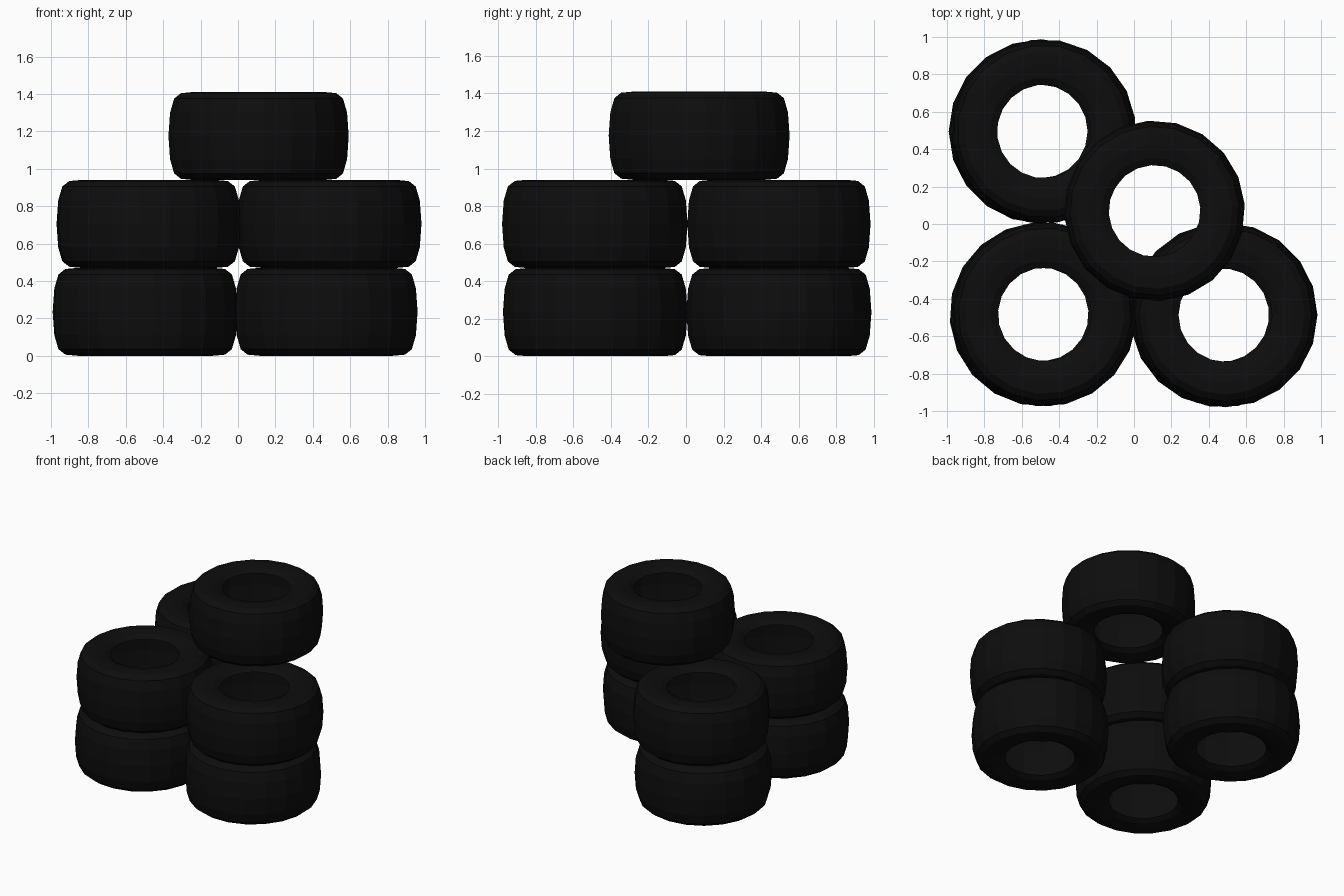
import bpy
import bmesh
import math

cube = bpy.data.objects.get("Cube")
if cube:
    bpy.data.objects.remove(cube, do_unlink=True)

HEIGHT = 0.47
SEGMENTS = 20

# Black rubber
rubber = bpy.data.materials.new("black_rubber")
rubber.use_nodes = True
color = (0.004, 0.004, 0.004, 1.0)
rubber.diffuse_color = color
bsdf = rubber.node_tree.nodes["Principled BSDF"]
bsdf.inputs["Base Color"].default_value = color
bsdf.inputs["Roughness"].default_value = 0.9

# Lower half of the tyre section, from bead to middle of tread (radius, height)
half = [(0.25, 0.035), (0.29, 0.012), (0.36, 0.0), (0.425, 0.006),
        (0.462, 0.035), (0.484, 0.11)]
profile = half + [(0.493, HEIGHT / 2)] + [(r, HEIGHT - z) for r, z in reversed(half)]


def make_tyre(name, x, y, level, turn):
    """Hollow tyre, open towards the hub, lathed from the section."""
    bm = bmesh.new()
    rings = []
    for r, z in profile:
        ring = []
        for i in range(SEGMENTS):
            a = 2 * math.pi * i / SEGMENTS
            ring.append(bm.verts.new((r * math.cos(a), r * math.sin(a), z)))
        rings.append(ring)
    for low, high in zip(rings, rings[1:]):
        for i in range(SEGMENTS):
            j = (i + 1) % SEGMENTS
            bm.faces.new((low[i], low[j], high[j], high[i]))
    mesh = bpy.data.meshes.new(name)
    bm.to_mesh(mesh)
    bm.free()
    mesh.materials.append(rubber)
    tyre = bpy.data.objects.new(name, mesh)
    tyre.location = (x, y, level * HEIGHT)
    tyre.rotation_euler.z = math.radians(turn)
    bpy.context.collection.objects.link(tyre)
    return tyre


# Three columns of two tyres
columns = {
    "back_right": (-0.49, 0.495),
    "front_right": (-0.485, -0.483),
    "front_left": (0.48, -0.487),
}
for n, (name, (x, y)) in enumerate(columns.items()):
    make_tyre(name + "_lower_tyre", x - 0.008, y, 0, 5 * n)
    make_tyre(name + "_upper_tyre", x + 0.008, y, 1, 5 * n + 8)

# Single tyre resting across the columns
top = make_tyre("top_tyre", 0.11, 0.07, 2, 4)
top.scale = (0.98, 0.98, 1.0)
